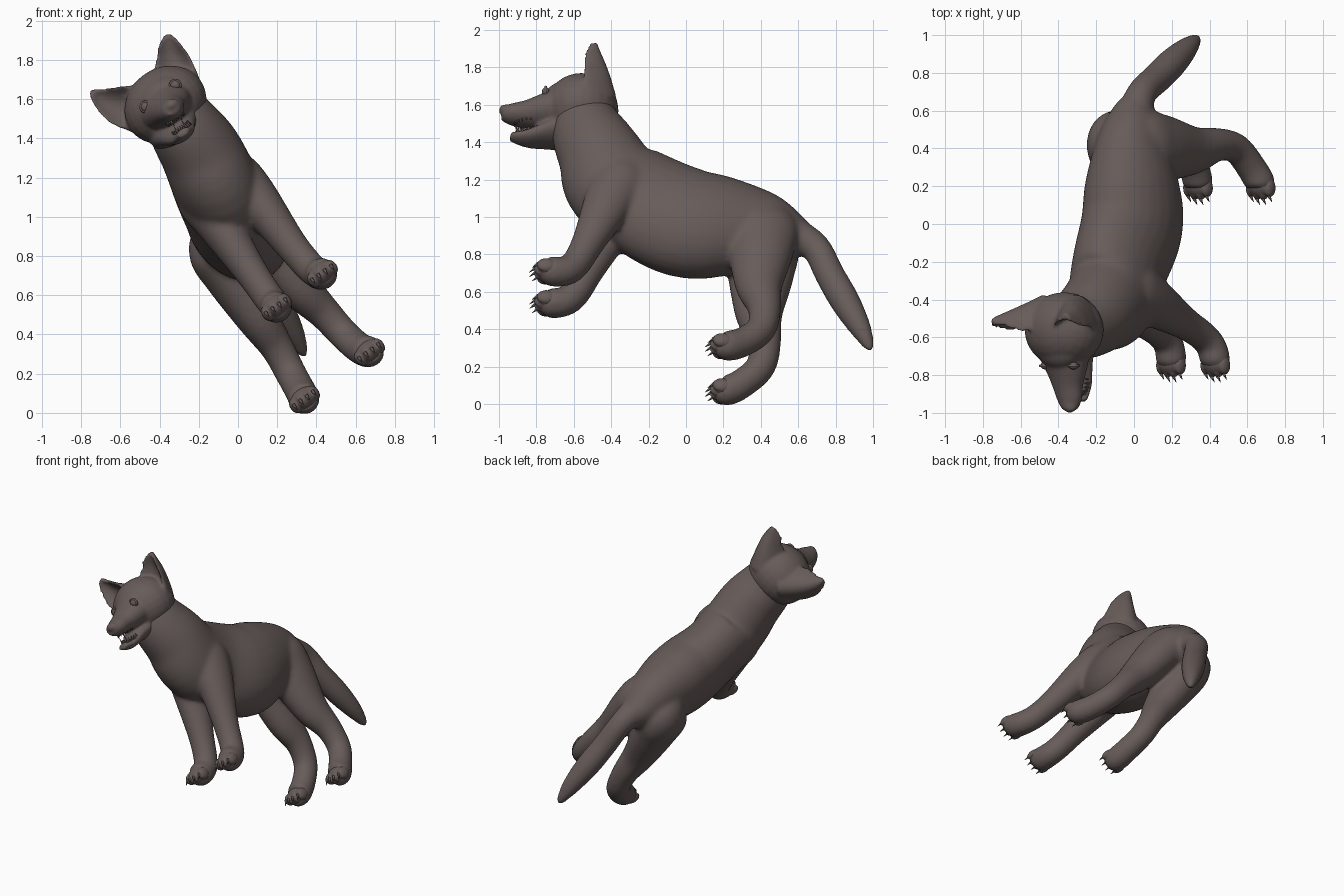
import bpy, bmesh, math
from mathutils import Vector, Matrix

cube = bpy.data.objects.get("Cube")
if cube:
    bpy.data.objects.remove(cube, do_unlink=True)

# Leaning body axes: the animal's own left, back and up
ROLL = math.radians(36)
LEFT = Vector((math.cos(ROLL), 0, math.sin(ROLL)))
UP = Vector((-math.sin(ROLL), 0, math.cos(ROLL)))
BACK = Vector((0, 1, 0))
AXES = Matrix((LEFT, BACK, UP)).transposed().to_4x4()

fur = bpy.data.materials.new("dark_brown_fur")
fur.use_nodes = True
COLOUR = (0.135, 0.107, 0.1, 1)
fur.diffuse_color = COLOUR
shader = fur.node_tree.nodes["Principled BSDF"]
shader.inputs["Base Color"].default_value = COLOUR
shader.inputs["Roughness"].default_value = 0.8


def finish(bm, name):
    bmesh.ops.recalc_face_normals(bm, faces=bm.faces)
    mesh = bpy.data.meshes.new(name)
    bm.to_mesh(mesh)
    bm.free()
    mesh.materials.append(fur)
    mesh.polygons.foreach_set("use_smooth", [True] * len(mesh.polygons))
    obj = bpy.data.objects.new(name, mesh)
    bpy.context.collection.objects.link(obj)
    return obj


def finish_soft(bm, name, voxel, rounds):
    """Fuse overlapping parts into one soft skin."""
    obj = finish(bm, name)
    fuse = obj.modifiers.new("fuse", "REMESH")
    fuse.mode = "VOXEL"
    fuse.voxel_size = voxel
    fuse.use_smooth_shade = True
    soften = obj.modifiers.new("soften", "SMOOTH")
    soften.factor = .5
    soften.iterations = rounds


def resample(path, steps=5):
    """Smooth curve through stations of position and radii."""
    pts = [Vector(p) for p in path]
    out = []
    for i in range(len(pts) - 1):
        p, q = pts[i], pts[i + 1]
        m = (q - pts[max(i - 1, 0)]) / 2
        n = (pts[min(i + 2, len(pts) - 1)] - p) / 2
        for k in range(steps):
            t = k / steps
            s = t * t * (3 - 2 * t)
            out.append(p * (1 - s) + q * s + m * (t * (1 - t) ** 2) - n * (t * t * (1 - t)))
    return out + [pts[-1]]


def tube(bm, path, side=LEFT, cup=0.0, sides=28):
    """Loft of elliptical sections; cup bends the section into a crescent."""
    stations = resample([tuple(p) + (p[-1],) if len(p) == 4 else p for p in path])
    centres = [Vector(s[:3]) for s in stations]
    rings = []
    for i, (c, s) in enumerate(zip(centres, stations)):
        t = (centres[min(i + 1, len(centres) - 1)] - centres[max(i - 1, 0)]).normalized()
        u = (side - t * side.dot(t)).normalized()
        v = t.cross(u)
        ring = []
        for k in range(sides):
            a = math.tau * k / sides
            bend = cup * math.cos(a) ** 2 * min(1, s[3] / 0.1)
            ring.append(bm.verts.new(c + u * s[3] * math.cos(a) + v * (s[4] * math.sin(a) - bend)))
        rings.append(ring)
    for r, q in zip(rings, rings[1:]):
        for k in range(sides):
            j = (k + 1) % sides
            bm.faces.new((r[k], r[j], q[j], q[k]))
    bm.faces.new(rings[0])
    bm.faces.new(rings[-1])


def blob(bm, centre, radii):
    scale = Matrix.Diagonal((*radii, 1))
    bmesh.ops.create_uvsphere(bm, u_segments=24, v_segments=14, radius=1,
                              matrix=Matrix.Translation(centre) @ AXES @ scale)


def spike(bm, base, tip, radius):
    d = tip - base
    turn = d.to_track_quat("Z", "Y").to_matrix().to_4x4()
    bmesh.ops.create_cone(bm, cap_ends=True, segments=8, radius1=radius, radius2=radius * 0.1,
                          depth=d.length, matrix=Matrix.Translation(base + d / 2) @ turn)


# Torso and neck
torso = bmesh.new()
tube(torso, [(.02, .66, .87, .06, .08), (0, .58, .89, .12, .13), (-.01, .42, .93, .18, .22),
             (-.01, .2, .95, .23, .29), (-.01, 0, .97, .24, .32), (-.07, -.2, 1.06, .22, .31),
             (-.12, -.38, 1.18, .22, .28), (-.19, -.46, 1.33, .21, .23),
             (-.27, -.52, 1.45, .19, .2), (-.34, -.55, 1.56, .16, .16)])

# Tail
tube(torso, [(0, .56, .91, .1), (.04, .69, .84, .08), (.12, .77, .69, .08),
             (.2, .85, .55, .08), (.28, .93, .41, .06), (.33, .98, .31, .03), (.34, 1, .29, .01)])

# Legs, from inside the shoulder or hip to the paw
toes = bmesh.new()
claws = bmesh.new()


def leg(path, shift, spread):
    """One leg; shift moves it to the right, growing by spread towards the paw."""
    stations = []
    for i, (x, y, z, r) in enumerate(path):
        c = Vector((x, y, z)) - LEFT * (shift + spread * i / (len(path) - 1))
        stations.append((*c, r - .4 * max(0, r - .08), r))
    paw = Vector(stations[-1][:3])
    tip = paw - BACK * .04 + UP * .005
    tube(torso, stations + [(*tip, .05, .05)])
    blob(toes, paw, (.08, .07, .06))
    for k in (-1.5, -.5, .5, 1.5):
        toe = tip + LEFT * k * .04 + BACK * .014 * abs(k) - UP * .006
        blob(toes, toe, (.025, .05, .04))
        knuckle = toe - BACK * .04 + UP * .01
        spike(claws, knuckle, knuckle - BACK * .035 - UP * .03, .01)


front_leg = [(-.1, -.27, 1.34, .05), (-.02, -.34, 1.22, .15), (.08, -.4, 1.11, .14),
             (.26, -.52, .87, .09), (.36, -.59, .75, .08), (.41, -.65, .71, .08), (.43, -.73, .71, .08)]
hind_leg = [(-.03, .34, 1.08, .06), (.04, .4, .95, .19), (.15, .4, .83, .18), (.31, .39, .64, .13),
            (.44, .42, .51, .09), (.54, .4, .4, .08), (.62, .3, .33, .08), (.67, .21, .31, .08)]
leg(front_leg, 0, 0)
leg(front_leg, .2, .09)
leg(hind_leg, 0, 0)
leg(hind_leg, .15, .26)
finish_soft(torso, "body_and_legs", .0125, 18)
finish_soft(toes, "toes", .007, 4)
finish(claws, "claws")

# Skull and brow
head = bmesh.new()
blob(head, (-.37, -.56, 1.57), (.22, .2, .19))
blob(head, (-.39, -.65, 1.61), (.14, .12, .1))

# Muzzle, nose and lower jaw
tube(head, [(-.38, -.6, 1.57, .18, .15), (-.36, -.74, 1.56, .13, .1), (-.35, -.85, 1.55, .09, .07),
            (-.34, -.93, 1.55, .07, .055), (-.34, -.98, 1.56, .045, .04)])
blob(head, (-.34, -.97, 1.57), (.04, .03, .03))
tube(head, [(-.33, -.6, 1.46, .15, .1), (-.31, -.73, 1.44, .11, .06),
            (-.28, -.85, 1.42, .07, .034), (-.28, -.94, 1.43, .035, .02)])

# Cupped ears with rounded tips
tube(head, [(-.31, -.45, 1.64, .13, .08), (-.32, -.45, 1.74, .11, .05), (-.33, -.46, 1.82, .09, .03),
            (-.35, -.48, 1.89, .06, .02), (-.36, -.49, 1.93, .02, .02)], Vector((1, 0, -.2)), .09)
tube(head, [(-.47, -.45, 1.55, .13, .08), (-.55, -.46, 1.56, .12, .05), (-.64, -.48, 1.58, .1, .03),
            (-.71, -.5, 1.61, .06, .02), (-.75, -.52, 1.64, .02, .02)], Vector((.4, 0, .9)), .09)
finish_soft(head, "head", .0095, 9)

# Eyes with rounded lids
for side, spot in (("left", (-.32, -.75, 1.67)), ("right", (-.47, -.75, 1.56))):
    eye = bmesh.new()
    blob(eye, spot, (.025, .02, .025))
    finish(eye, side + "_eye")
    bpy.ops.mesh.primitive_torus_add(location=spot, rotation=(math.radians(90), 0, 0),
                                     major_radius=.026, minor_radius=.007,
                                     major_segments=24, minor_segments=8)
    lid = bpy.context.object
    lid.name = side + "_eyelid"
    lid.data.materials.append(fur)
    bpy.ops.object.shade_smooth()

# Two rows of teeth inside the lips, the fangs longer
teeth = bmesh.new()
for centre, direction in ((Vector((-.32, -.83, 1.5)), -UP), (Vector((-.29, -.82, 1.45)), UP)):
    for k in range(13):
        a = math.pi * k / 12
        root = centre + LEFT * .05 * math.cos(a) - BACK * .09 * math.sin(a)
        length = .03 if k in (4, 8) else .016
        spike(teeth, root - direction * .015, root + direction * length, .009)
finish(teeth, "teeth")
